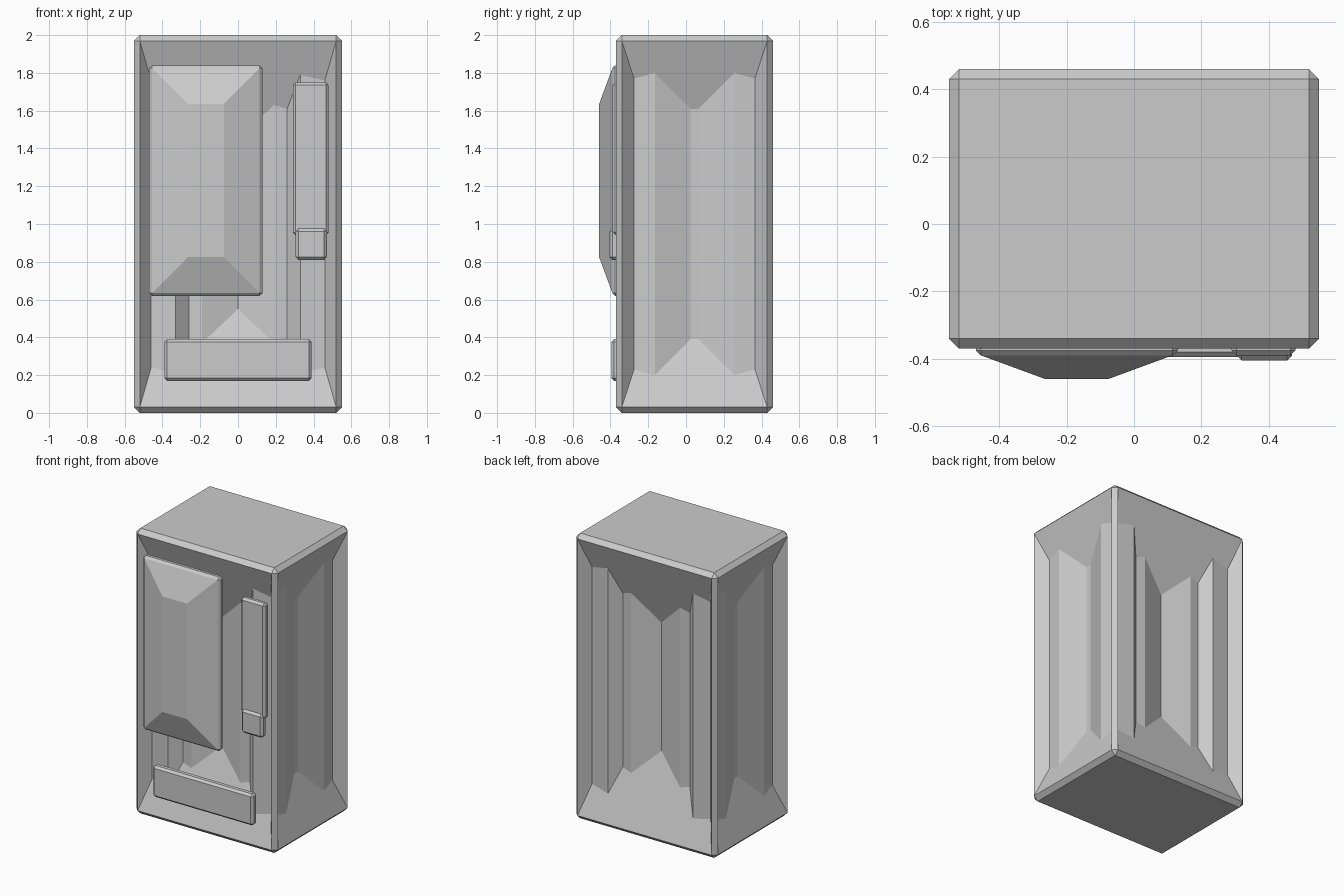
import bpy, bmesh
from mathutils import Vector

if "Cube" in bpy.data.objects:
    bpy.data.objects.remove(bpy.data.objects["Cube"])

SLOPE = 0.364          # 20 degree slope of recesses and window bulge
C = 0.03               # cabinet chamfer

grey = bpy.data.materials.new("light_grey")
grey.diffuse_color = (0.6, 0.6, 0.6, 1)
grey.use_nodes = True
grey.node_tree.nodes["Principled BSDF"].inputs["Base Color"].default_value = grey.diffuse_color


def chamfered_box(lo, hi, c):
    bm = bmesh.new()
    bmesh.ops.create_cube(bm, size=1)
    for v in bm.verts:
        v.co = Vector([(a + b) / 2 + t * (b - a) for a, b, t in zip(lo, hi, v.co)])
    bmesh.ops.bevel(bm, geom=bm.edges[:], offset=c, segments=1, affect='EDGES')
    return bm


def finish(bm, name):
    bmesh.ops.recalc_face_normals(bm, faces=bm.faces[:])
    me = bpy.data.meshes.new(name)
    bm.to_mesh(me)
    bm.free()
    me.materials.append(grey)
    ob = bpy.data.objects.new(name, me)
    bpy.context.collection.objects.link(ob)
    return ob


def recessed_wall(bm, origin, along, inward, width, height, half):
    """Pleated recess: vertical columns closed by a sloping plane at top and bottom."""
    pts = half + [(width - u, v) for u, v in reversed(half) if u < width / 2 - 0.001]
    up = Vector((0, 0, 1))
    low, high = [], []
    for u, v in pts:
        p = origin + along * u + inward * (v * SLOPE)
        low.append(bm.verts.new(p + up * v))
        high.append(bm.verts.new(p + up * (height - v)))
    for i in range(len(pts) - 1):
        bm.faces.new((low[i], low[i + 1], high[i + 1], high[i]))
    bm.faces.new(low)
    bm.faces.new(high)


# Cabinet: chamfered box whose four upright walls are replaced by recesses
x0, x1, y0, y1, z1 = -0.55, 0.55, -0.37, 0.46, 2.0
bm = chamfered_box((x0, y0, 0), (x1, y1, z1), C)
bm.normal_update()
walls = [f for f in bm.faces if max(abs(f.normal.x), abs(f.normal.y)) > 0.99]
bmesh.ops.delete(bm, geom=walls, context='FACES_ONLY')
# (distance from corner, distance from top) along each recess boundary
wide = [(0, 0), (0.06, 0.21), (0.19, 0.18), (0.26, 0.36), (0.33, 0.34), (0.52, 0.52)]
narrow = [(0, 0), (0.065, 0.20), (0.175, 0.17), (0.365, 0.36)]
X, Y = Vector((1, 0, 0)), Vector((0, 1, 0))
for y, n in ((y0, Y), (y1, -Y)):
    recessed_wall(bm, Vector((x0 + C, y, C)), X, n, x1 - x0 - 2 * C, z1 - 2 * C, wide)
for x, n in ((x0, X), (x1, -X)):
    recessed_wall(bm, Vector((x, y0 + C, C)), Y, n, y1 - y0 - 2 * C, z1 - 2 * C, narrow)
bmesh.ops.remove_doubles(bm, verts=bm.verts[:], dist=0.0005)
finish(bm, "cabinet")

# Display window: plate with a hipped bulge on its front
bm = chamfered_box((-0.47, -0.39, 0.62), (0.13, -0.34, 1.84), 0.015)
bm.normal_update()
front = [f for f in bm.faces if f.normal.y < -0.99]
bmesh.ops.inset_region(bm, faces=front, thickness=0.19, depth=0, use_even_offset=True)
for v in front[0].verts:
    v.co.y = -0.46
finish(bm, "display_window")

# Front plates
plates = {
    "control_panel": ((0.29, -0.39, 0.94), (0.48, -0.34, 1.75)),
    "coin_box": ((0.305, -0.405, 0.81), (0.47, -0.35, 0.975)),
    "dispenser_tray": ((-0.39, -0.395, 0.17), (0.39, -0.34, 0.39)),
}
for name, (lo, hi) in plates.items():
    finish(chamfered_box(lo, hi, 0.015), name)
